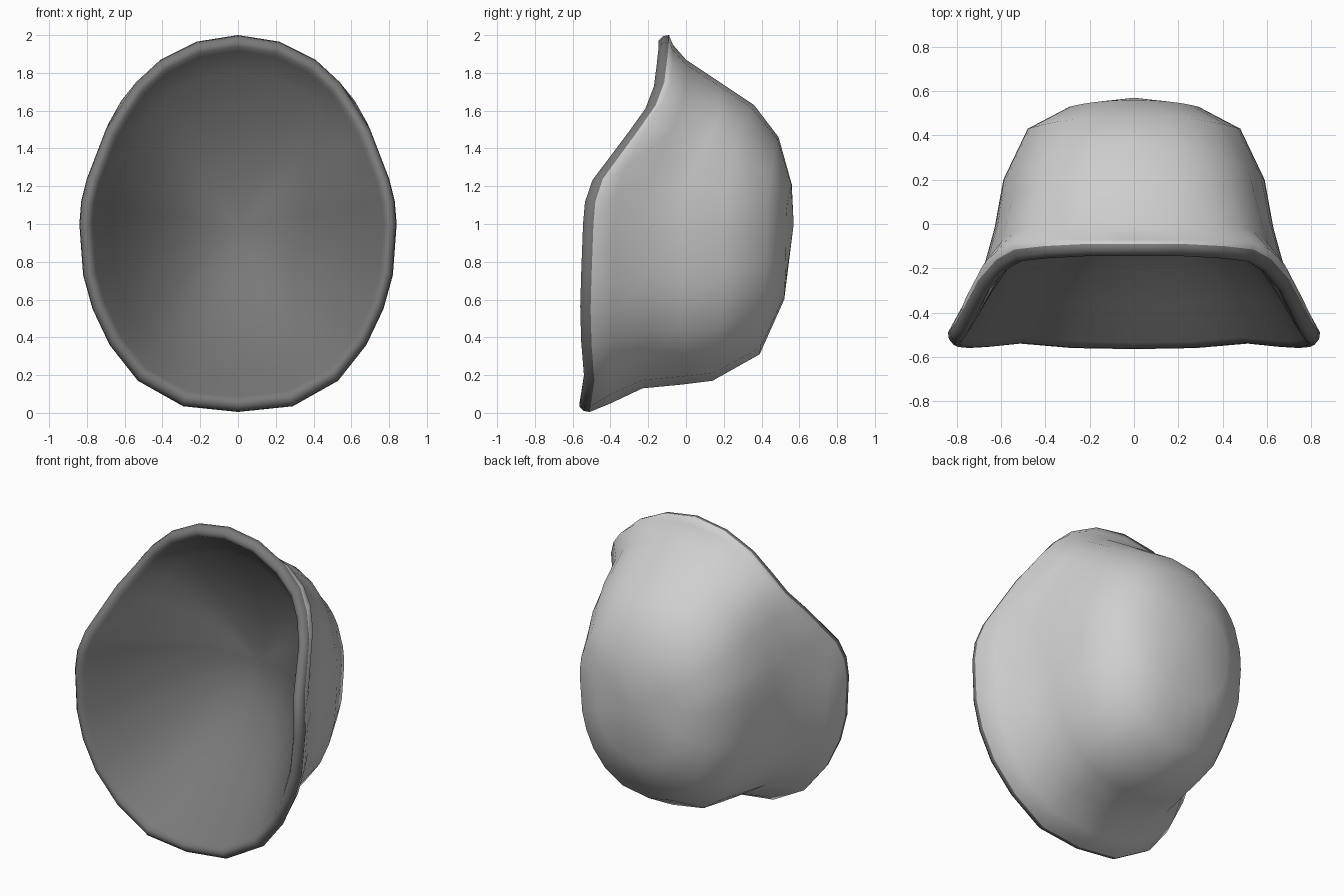
import bpy, bmesh
from math import sin, cos, atan2

if "Cube" in bpy.data.objects:
    bpy.data.objects.remove(bpy.data.objects["Cube"], do_unlink=True)


def make_material(name, level):
    mat = bpy.data.materials.new(name)
    mat.use_nodes = True
    color = (level, level, level, 1)
    mat.diffuse_color = color
    mat.node_tree.nodes["Principled BSDF"].inputs["Base Color"].default_value = color
    return mat


# Half outline of the rim's rear edge, top to bottom: (x, y, z)
HALF_RIM = [(0, -.09, 2), (.22, -.09, 1.965), (.41, -.1, 1.87), (.54, -.115, 1.75),
            (.62, -.16, 1.63), (.7, -.25, 1.5), (.8, -.44, 1.24), (.83, -.48, 1.12),
            (.84, -.49, 1), (.82, -.5, .73), (.77, -.505, .55), (.68, -.5, .36),
            (.53, -.485, .17), (.29, -.505, .035), (0, -.51, .005)]
RIM = HALF_RIM + [(-x, y, z) for x, y, z in HALF_RIM[-2:0:-1]]

# Shell profiles behind the rim: (distance from the middle, y)
SIDE = [(.78, -.38), (.68, -.2), (.63, -.02), (.59, .2), (.48, .43), (.29, .53)]
TOP = [(.95, -.07), (.87, 0), (.75, .18), (.63, .36), (.46, .49), (.21, .56)]
BOTTOM = [(.95, -.4), (.87, -.23), (.85, -.02), (.83, .14), (.69, .39), (.4, .52)]

# Rounded lip section: (scale about the middle, y offset)
LIP = [(.995, -.03), (.97, -.055), (.94, -.052), (.918, -.025)]
LINER_STEPS = 8
LINER_DEPTH = .2


def power(v, p):
    return abs(v) ** p * (1 if v >= 0 else -1)


def shell_point(level, edge):
    """Blend the side profile into the top or bottom profile around the ring."""
    a = atan2(edge[2] - 1, edge[0] / .84)
    c, s = cos(a), sin(a)
    (sx, sy), (vz, vy) = SIDE[level], (TOP if s > 0 else BOTTOM)[level]
    w = s * s
    if s > 0 and level < 3:
        u = min(max((s - .05) / .8, 0), 1)
        w = u * u * (3 - 2 * u)
    return sx * power(c, .86), sy + (vy - sy) * w, 1 + vz * power(s, .86)


def scaled(edge, f, y):
    return edge[0] * f, y, 1 + (edge[2] - 1) * f


def liner_point(step, edge):
    """Shallow rounded bowl from the inner lip to the middle."""
    k = 1 - step / LINER_STEPS
    start = edge[1] + LIP[-1][1]
    return scaled(edge, LIP[-1][0] * k, start + (LINER_DEPTH - start) * (1 - k * k))


bm = bmesh.new()


def ring(points):
    return [bm.verts.new(p) for p in points]


def cap(loop, tip, material):
    for i, v in enumerate(loop):
        bm.faces.new((v, loop[i - 1], tip)).material_index = material


# Rings run from the shell's back, over the lip, to the middle of the liner
outer = [ring(shell_point(k, e) for e in RIM) for k in reversed(range(len(SIDE)))]
edge_ring = ring(RIM)
lip = [ring(scaled(e, f, e[1] + dy) for e in RIM) for f, dy in LIP]
liner = [ring(liner_point(k, e) for e in RIM) for k in range(1, LINER_STEPS)]
rings = outer + [edge_ring] + lip + liner
for k, (a, b) in enumerate(zip(rings, rings[1:])):
    for i in range(len(RIM)):
        face = bm.faces.new((a[i - 1], a[i], b[i], b[i - 1]))
        face.material_index = 0 if k < len(outer) else 1
cap(rings[0], bm.verts.new((0, .57, 1)), 0)
cap(rings[-1], bm.verts.new((0, LINER_DEPTH, 1)), 1)
bmesh.ops.recalc_face_normals(bm, faces=bm.faces)
for face in bm.faces:
    face.smooth = True

mesh = bpy.data.meshes.new("lined_bowl")
bm.to_mesh(mesh)
bm.free()
mesh.materials.append(make_material("light grey shell", .62))
mesh.materials.append(make_material("dark grey lining", .19))
bowl = bpy.data.objects.new("lined_bowl", mesh)
bpy.context.collection.objects.link(bowl)
